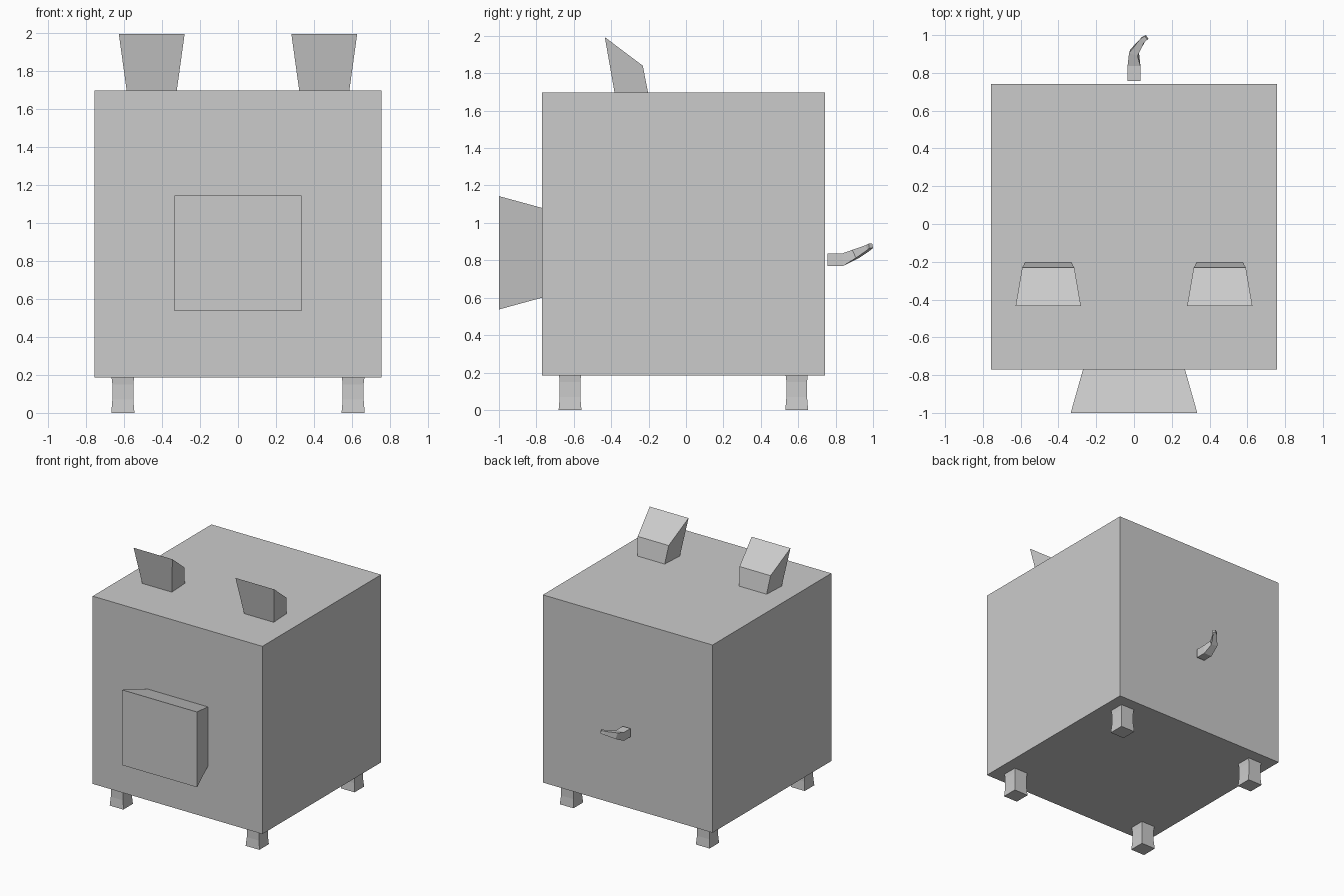
import bpy, bmesh
from mathutils import Vector, Euler

if "Cube" in bpy.data.objects:
    bpy.data.objects.remove(bpy.data.objects["Cube"])


def loft(name, rings):
    """Closed solid through a sequence of four-cornered rings."""
    bm = bmesh.new()
    loops = [[bm.verts.new(p) for p in ring] for ring in rings]
    for a, b in zip(loops, loops[1:]):
        for i in range(4):
            j = (i + 1) % 4
            bm.faces.new((a[i], a[j], b[j], b[i]))
    bm.faces.new(loops[0])
    bm.faces.new(loops[-1])
    bmesh.ops.recalc_face_normals(bm, faces=bm.faces)
    mesh = bpy.data.meshes.new(name)
    bm.to_mesh(mesh)
    bm.free()
    obj = bpy.data.objects.new(name, mesh)
    bpy.context.collection.objects.link(obj)
    return obj


def flat(cx, cy, z, hx, hy):
    return [(cx + sx * hx, cy + sy * hy, z)
            for sx, sy in ((-1, -1), (1, -1), (1, 1), (-1, 1))]


def upright(cx, y, cz, hx, hz):
    return [(cx + sx * hx, y, cz + sz * hz)
            for sx, sz in ((-1, -1), (1, -1), (1, 1), (-1, 1))]


CY = -0.014  # body centre in y

# Cube body
loft("body", [flat(0, CY, z, 0.756, 0.756) for z in (0.185, 1.697)])

# Snout flaring forward
loft("snout", [upright(0, -0.77, 0.84, 0.27, 0.24),
               upright(0, -1.0, 0.84, 0.335, 0.303)])

# Ears: flared wedges with a sloping top
for side, label in ((-1, "left"), (1, "right")):
    cx = side * 0.454
    base = [(cx - 0.132, -0.382, 1.697), (cx + 0.132, -0.382, 1.697),
            (cx + 0.122, -0.203, 1.697), (cx - 0.122, -0.203, 1.697)]
    top = [(cx - 0.173, -0.434, 1.993), (cx + 0.173, -0.434, 1.993),
           (cx + 0.138, -0.231, 1.84), (cx - 0.138, -0.231, 1.84)]
    loft(label + "_ear", [base, top])

# Legs with a slight waist
for sx, lx in ((-1, "left"), (1, "right")):
    for sy, ly in ((-1, "front"), (1, "back")):
        loft(f"{ly}_{lx}_leg",
             [flat(sx * 0.606, CY + sy * 0.606, z, h, h)
              for z, h in ((0, 0.061), (0.07, 0.055), (0.15, 0.055), (0.185, 0.059))])

# Tail: tapered square tube bending up and to the side
path = [((0, 0.757, 0.803), 0.034, 0.0, 0.0),
        ((0, 0.838, 0.803), 0.034, 0.0, 0.05),
        ((0.0, 0.907, 0.834), 0.024, -0.35, 0.45),
        ((0.047, 0.975, 0.868), 0.014, -0.75, 0.4),
        ((0.067, 0.988, 0.877), 0.012, -0.95, 0.3)]
rings = []
for centre, h, yaw, pitch in path:
    rot = Euler((pitch, 0, yaw)).to_matrix()
    rings.append([Vector(centre) + rot @ Vector(p) for p in upright(0, 0, 0, h, h)])
loft("tail", rings)
